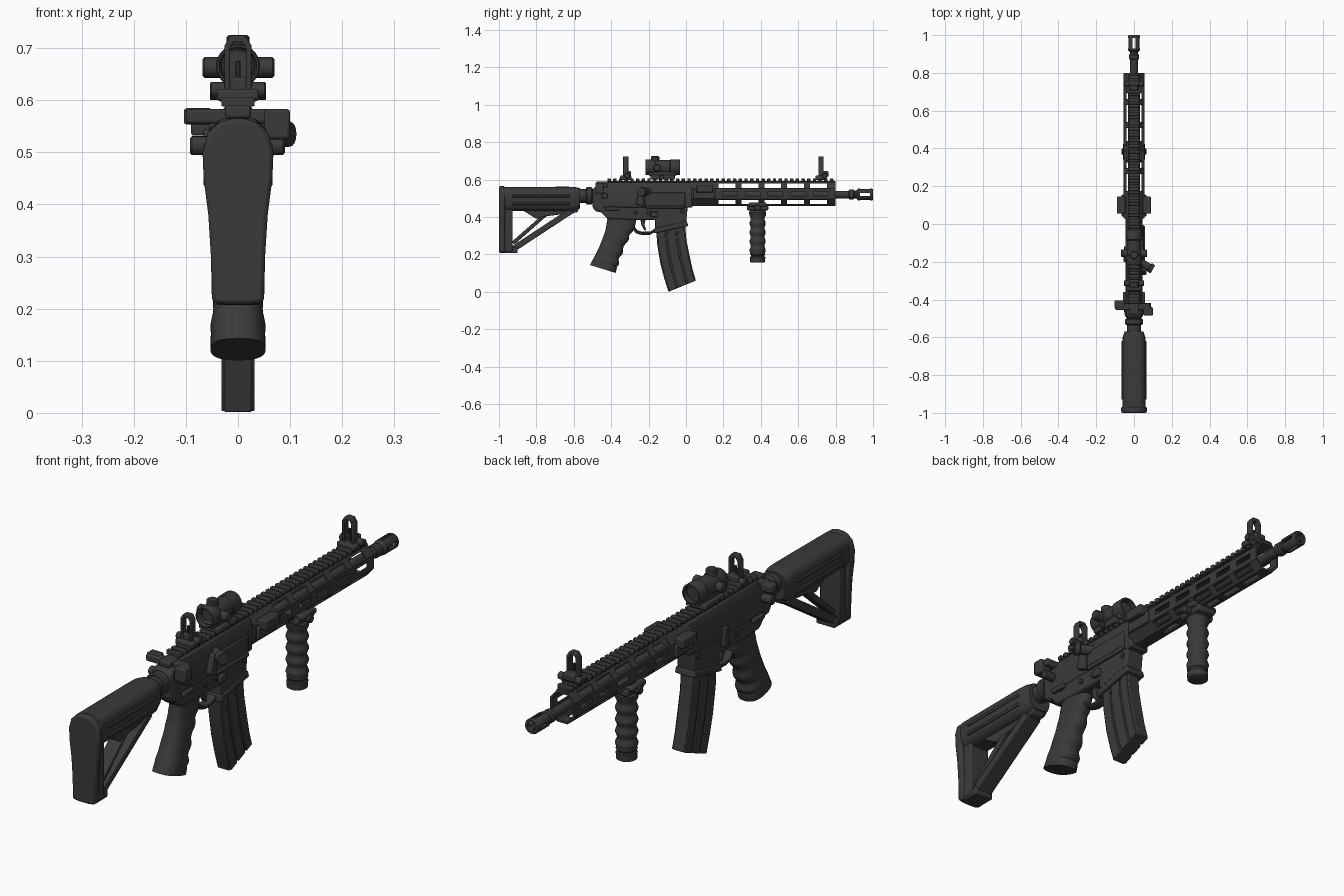
import bpy, bmesh, math
from mathutils import Vector as V

def material(name, c):
    m = bpy.data.materials.new(name)
    m.diffuse_color = (c, c, c, 1)
    return m
DARK = material("dark grey", 0.042)

X, Y, Z = V((1, 0, 0)), V((0, 1, 0)), V((0, 0, 1))

def finish(name, bm, bevel=0.0):
    bmesh.ops.recalc_face_normals(bm, faces=bm.faces[:])
    me = bpy.data.meshes.new(name)
    bm.to_mesh(me)
    bm.free()
    me.materials.append(DARK)
    ob = bpy.data.objects.new(name, me)
    bpy.context.collection.objects.link(ob)
    if bevel:
        m = ob.modifiers.new("bevel", 'BEVEL')
        m.width, m.segments, m.limit_method = bevel, 2, 'ANGLE'
        m.angle_limit = math.radians(35)
    return ob

def skin(name, rings, closed=False, bevel=0.0):
    """Skin a list of equal point rings; cap the ends or close the loop."""
    bm = bmesh.new()
    vs = [[bm.verts.new(p) for p in r] for r in rings]
    n, k = len(rings[0]), len(rings)
    for i in range(k if closed else k - 1):
        a, b = vs[i], vs[(i + 1) % k]
        for j in range(n):
            bm.faces.new((a[j], a[(j + 1) % n], b[(j + 1) % n], b[j]))
    if not closed:
        bm.faces.new(vs[0])
        bm.faces.new(vs[-1])
    return finish(name, bm, bevel)

def oval(c, u, v, a, b, n=24, p=2.0, start=0.0):
    pts = []
    for i in range(n):
        t = start + 2 * math.pi * i / n
        ct, st = math.cos(t), math.sin(t)
        pts.append(V(c) + u * a * math.copysign(abs(ct) ** (2 / p), ct)
                   + v * b * math.copysign(abs(st) ** (2 / p), st))
    return pts

def lathe(name, prof, origin, axis=Y, n=24, closed=False):
    u, v = (Y, Z) if axis == X else (X, Z) if axis == Y else (X, Y)
    return skin(name, [oval(V(origin) + axis * t, u, v, r, r, n) for t, r in prof], closed)

def cyl(name, origin, axis, length, r, n=20):
    e = min(r * 0.2, 0.004)
    return lathe(name, [(0, r - e), (e, r), (length - e, r), (length, r - e)], origin, axis, n)

def prism(name, pts, lo, hi, axis='x', bevel=0.005):
    f = {'x': lambda t, a, b: V((t, a, b)), 'y': lambda t, a, b: V((a, t, b))}[axis]
    return skin(name, [[f(t, a, b) for a, b in pts] for t in (lo, hi)], bevel=bevel)

def boxes(name, items, bevel=0.0):
    """Boxes given as (x0,x1,y0,y1,z0,z1), in one object."""
    bm = bmesh.new()
    for x0, x1, y0, y1, z0, z1 in items:
        vs = bmesh.ops.create_cube(bm, size=1)["verts"]
        for v in vs:
            v.co = V((x1 if v.co.x > 0 else x0, y1 if v.co.y > 0 else y0, z1 if v.co.z > 0 else z0))
    return finish(name, bm, bevel)

def strut(name, p, q, w, hx):
    p, q = V(p), V(q)
    d = (q - p).normalized() * w / 2
    n = V((-d.y, d.x))
    return prism(name, [p + n, q + n, q - n, p - n], -hx, hx)

def cut(ob, cutter):
    m = ob.modifiers.new("cut", 'BOOLEAN')
    m.operation, m.object, m.solver = 'DIFFERENCE', cutter, 'EXACT'
    cutter.hide_render = True
    cutter.hide_viewport = True

# ---- Shoulder stock ----
half = [(0.022, 0.208), (0.05, 0.212), (0.052, 0.3), (0.057, 0.38), (0.066, 0.45),
        (0.068, 0.5), (0.058, 0.537), (0.035, 0.558), (0.012, 0.565)]
prism("butt_pad", half + [(-x, z) for x, z in reversed(half)], -1.0, -0.968, 'y', 0.008)
skin("stock_body", [oval((0, y, zc), X, Z, a, b, 32, 3.2) for y, zc, a, b in
     [(-0.975, 0.496, 0.062, 0.064), (-0.64, 0.496, 0.062, 0.066), (-0.6, 0.496, 0.06, 0.065),
      (-0.568, 0.5, 0.05, 0.055)]])
boxes("stock_side_ridges", [(s * 0.058 - 0.008, s * 0.058 + 0.008, -0.93, -0.62, z, z + 0.012)
      for s in (-1, 1) for z in (0.465, 0.505)], 0.003)
strut("stock_rear_frame", (-0.95, 0.215), (-0.95, 0.46), 0.045, 0.045)
strut("stock_lower_strut", (-0.93, 0.225), (-0.61, 0.435), 0.032, 0.036)
strut("stock_inner_strut", (-0.925, 0.26), (-0.72, 0.44), 0.02, 0.028)
strut("stock_toe", (-0.985, 0.222), (-0.9, 0.222), 0.03, 0.042)
prism("stock_lever", [(-0.88, 0.44), (-0.8, 0.39), (-0.74, 0.405), (-0.58, 0.425), (-0.57, 0.45)], -0.03, 0.03)
cyl("buffer_tube", (0, -0.6, 0.513), Y, 0.15, 0.037)
lathe("castle_nut", [(0, 0.04), (0.005, 0.047), (0.03, 0.047), (0.035, 0.04)], (0, -0.535, 0.513))

# ---- Receiver ----
prism("receiver_end_ring", [(-0.50, 0.45), (-0.48, 0.43), (-0.43, 0.42), (-0.43, 0.565), (-0.48, 0.565),
      (-0.50, 0.55)], -0.042, 0.042, bevel=0.012)
prism("lower_receiver", [(-0.47, 0.47), (-0.45, 0.42), (-0.42, 0.39), (-0.29, 0.385), (-0.165, 0.385),
      (-0.165, 0.33), (0.0, 0.365), (0.01, 0.46)], -0.04, 0.04, bevel=0.007)
prism("magazine_well_lip", [(-0.172, 0.312), (-0.17, 0.34), (0.005, 0.378), (0.012, 0.352)], -0.044, 0.044)
prism("upper_receiver", [(-0.043, 0.45), (-0.046, 0.54), (-0.03, 0.585), (0.03, 0.585), (0.046, 0.54),
      (0.043, 0.45)], -0.45, 0.035, 'y', 0.008)
boxes("ejection_cover", [(0.04, 0.052, -0.22, -0.005, 0.455, 0.53), (0.045, 0.058, -0.215, -0.01, 0.445, 0.462)], 0.004)
prism("case_deflector", [(-0.27, 0.47), (-0.225, 0.455), (-0.225, 0.545), (-0.25, 0.545)], 0.035, 0.066)
skin("forward_assist", [oval((x, y, 0.535), V((0.5, 0.85, 0)).normalized(), Z, r, r, 16) for x, y, r in
     [(0.03, -0.2, 0.02), (0.08, -0.229, 0.02), (0.084, -0.231, 0.026), (0.1, -0.24, 0.024)]])
boxes("charging_handle", [(-0.1, 0.085, -0.455, -0.42, 0.555, 0.583), (-0.104, -0.05, -0.445, -0.405, 0.553, 0.585),
      (0.05, 0.1, -0.485, -0.44, 0.525, 0.583), (-0.025, 0.025, -0.48, -0.4, 0.565, 0.59)], 0.006)
cyl("selector_axle", (-0.092, -0.435, 0.513), X, 0.182, 0.018)
boxes("selector_levers", [(s * 0.05 - 0.008, s * 0.05 + 0.008, -0.43, -0.36, 0.435, 0.455) for s in (-1, 1)], 0.004)
for i, (y, z) in enumerate([(-0.39, 0.445), (-0.27, 0.425), (-0.2, 0.425), (-0.02, 0.43)]):
    cyl(f"receiver_pin_{i}", (-0.046, y, z), X, 0.092, 0.011, 14)
boxes("magazine_release", [(0.035, 0.055, -0.19, -0.15, 0.4, 0.43)], 0.004)
boxes("bolt_catch", [(-0.056, -0.035, -0.2, -0.17, 0.41, 0.49)], 0.004)

# ---- Trigger and guard ----
guard = [(-0.29, 0.39), (-0.285, 0.35), (-0.265, 0.322), (-0.235, 0.312), (-0.19, 0.314), (-0.165, 0.33)]
skin("trigger_guard", [oval((0, y, z), X, V((0, 0.5 if i < 3 else 0.1, 1)).normalized(), 0.02, 0.009, 12, 3)
     for i, (y, z) in enumerate(guard)])
prism("trigger", [(-0.245, 0.39), (-0.215, 0.39), (-0.222, 0.36), (-0.212, 0.33), (-0.222, 0.328),
      (-0.238, 0.355)], -0.01, 0.01, bevel=0.003)

# ---- Pistol grip with finger grooves ----
key = [(0.42, -0.345, 0.085, 0.036), (0.36, -0.348, 0.076, 0.038), (0.3, -0.372, 0.064, 0.042),
       (0.22, -0.405, 0.062, 0.047), (0.16, -0.43, 0.067, 0.052), (0.122, -0.445, 0.072, 0.053)]
slant = V((0, math.cos(0.3), -math.sin(0.3)))
secs = []
for i in range(31):
    t = min(i / 6, 4.9999)
    k, f = int(t), t - int(t)
    z, y, d, w = [a + (b - a) * f for a, b in zip(key[k], key[k + 1])]
    g = 0.006 * math.sin(i * 1.15) if 8 < i < 26 else 0
    secs.append(oval((0, y + g / 2, z), slant, X, d + g / 2, w + g / 4, 28, 2.5))
skin("pistol_grip", secs)

# ---- Magazine, curved, with raised side panels ----
back = [(-0.16, 0.36), (-0.155, 0.26), (-0.137, 0.15), (-0.116, 0.07), (-0.094, 0.0)]
front = [(0.053, 0.06), (0.035, 0.12), (0.018, 0.2), (0.002, 0.28), (-0.005, 0.36)]
prism("magazine", back + front, -0.027, 0.027, bevel=0.004)
def band(a, b):
    mix = lambda t: [V(p).lerp(V(q), t) for p, q in zip(back, reversed(front))]
    return mix(a) + mix(b)[::-1]
for i, (a, b) in enumerate([(0.04, 0.3), (0.36, 0.66), (0.72, 0.96)]):
    prism(f"magazine_panel_{i}", band(a, b), -0.032, 0.032, bevel=0.003)

# ---- Handguard: hollow octagon with slots ----
def octagon(y, a, b):
    k = 0.44
    return [V((x, y, 0.524 + z)) for x, z in [(a, -b * k), (a, b * k), (a * k, b), (-a * k, b), (-a, b * k),
            (-a, -b * k), (-a * k, -b), (a * k, -b)]]
hand = skin("handguard", [octagon(0.03, 0.055, 0.064), octagon(0.8, 0.055, 0.064),
                          octagon(0.8, 0.047, 0.056), octagon(0.03, 0.047, 0.056)], closed=True)
slots = []
for i in range(5):
    y = 0.175 + i * 0.122
    slots += [(-0.1, 0.1, y, y + 0.09, z - 0.011, z + 0.011) for z in (0.481, 0.567)]
    slots += [(-0.1, 0.1, y + 0.02, y + 0.1, 0.513, 0.535)]
    slots += [(-0.012, 0.012, y, y + 0.09, 0.44, 0.4688)]
cut(hand, boxes("handguard_slot_cutter", slots))
boxes("handguard_side_blocks", [b for s in (-1, 1) for b in
      [(s * 0.068 - 0.022, s * 0.068 + 0.022, 0.055, 0.145, 0.532, 0.572),
       (s * 0.058 - 0.008, s * 0.058 + 0.008, 0.04, 0.155, 0.495, 0.545)]], 0.005)
lathe("barrel_nut", [(0, 0.045), (0.12, 0.045), (0.125, 0.03)], (0, 0.03, 0.524))

# ---- Top rail ----
boxes("top_rail_base", [(-0.025, 0.025, -0.42, 0.8, 0.578, 0.592)])
boxes("top_rail_teeth", [(-0.032, 0.032, -0.42 + i * 0.0305, -0.402 + i * 0.0305, 0.588, 0.606) for i in range(40)], 0.003)

# ---- Barrel and slotted muzzle device ----
cyl("barrel", (0, 0.03, 0.52), Y, 0.87, 0.02)
muzzle = lathe("muzzle_device", [(0, 0.022), (0.004, 0.027), (0.025, 0.027), (0.03, 0.021), (0.04, 0.021),
               (0.05, 0.031), (0.125, 0.031), (0.13, 0.028), (0.13, 0.018), (0.055, 0.018)], (0, 0.87, 0.52))
cut(muzzle, boxes("muzzle_slot_cutter", [(-0.05, 0.05, 0.93, 0.985, 0.513, 0.527)]))
cut(muzzle, boxes("muzzle_slot_cutter_vertical", [(-0.007, 0.007, 0.93, 0.985, 0.46, 0.58)]))

# ---- Vertical foregrip with ribs ----
prof = [(0.156, 0.034), (0.16, 0.04), (0.185, 0.041), (0.188, 0.036), (0.195, 0.036), (0.2, 0.041)]
prof += [(0.21 + i * 0.008, 0.040 + 0.0035 * math.sin(i * 1.05)) for i in range(24)]
prof += [(0.41, 0.044), (0.425, 0.046), (0.435, 0.04)]
lathe("foregrip", prof, (0, 0.383, 0), Z, 28)
boxes("foregrip_clamp", [(-0.042, 0.042, 0.325, 0.44, 0.435, 0.464), (-0.058, 0.058, 0.335, 0.43, 0.455, 0.478)], 0.008)
cyl("foregrip_screw", (-0.066, 0.383, 0.45), X, 0.132, 0.016)

# ---- Folding sights ----
def sight(name, y, lean):
    boxes(name + "_base", [(-0.04, 0.04, y - 0.03, y + 0.03, 0.598, 0.622),
          (-0.026, 0.026, y - 0.02 + lean, y + 0.02 + lean, 0.615, 0.645)], 0.006)
    cyl(name + "_knob", (-0.054, y + lean, 0.62), X, 0.108, 0.015)
    arch = [(-0.026, 0.62), (-0.026, 0.705), (-0.014, 0.724), (0.014, 0.724), (0.026, 0.705), (0.026, 0.62),
            (0.015, 0.62), (0.015, 0.7), (0.008, 0.711), (-0.008, 0.711), (-0.015, 0.7), (-0.015, 0.62)]
    prism(name + "_arch", arch, y - 0.014, y + 0.014, 'y', 0.003)
    cyl(name + "_post", (0, y, 0.63), Z, 0.045, 0.005, 10)
sight("rear_sight", -0.322, 0.008)
sight("front_sight", 0.722, 0.02)

# ---- Compact optic ----
lathe("optic_tube", [(0, 0.036), (0, 0.04), (0.004, 0.042), (0.05, 0.042), (0.055, 0.038), (0.13, 0.038),
      (0.135, 0.042), (0.181, 0.042), (0.185, 0.04), (0.185, 0.034), (0.165, 0.032), (0.02, 0.032)],
      (0, -0.217, 0.666), n=28, closed=True)
cyl("optic_lens", (0, -0.19, 0.666), Y, 0.14, 0.033)
boxes("optic_mount", [(-0.03, 0.03, -0.2, -0.05, 0.62, 0.645), (-0.046, 0.046, -0.19, -0.06, 0.6, 0.624)], 0.006)
cyl("optic_side_dials", (-0.068, -0.155, 0.663), X, 0.138, 0.02)
cyl("optic_top_dial", (0, -0.165, 0.69), Z, 0.035, 0.022)
cyl("optic_clamp_screw", (-0.054, -0.13, 0.612), X, 0.108, 0.012)

# ---- Smooth shading with sharp edges kept ----
for ob in bpy.data.objects:
    if not ob.hide_render:
        ob.select_set(True)
        bpy.context.view_layer.objects.active = ob
bpy.ops.object.shade_smooth_by_angle(angle=math.radians(35))
